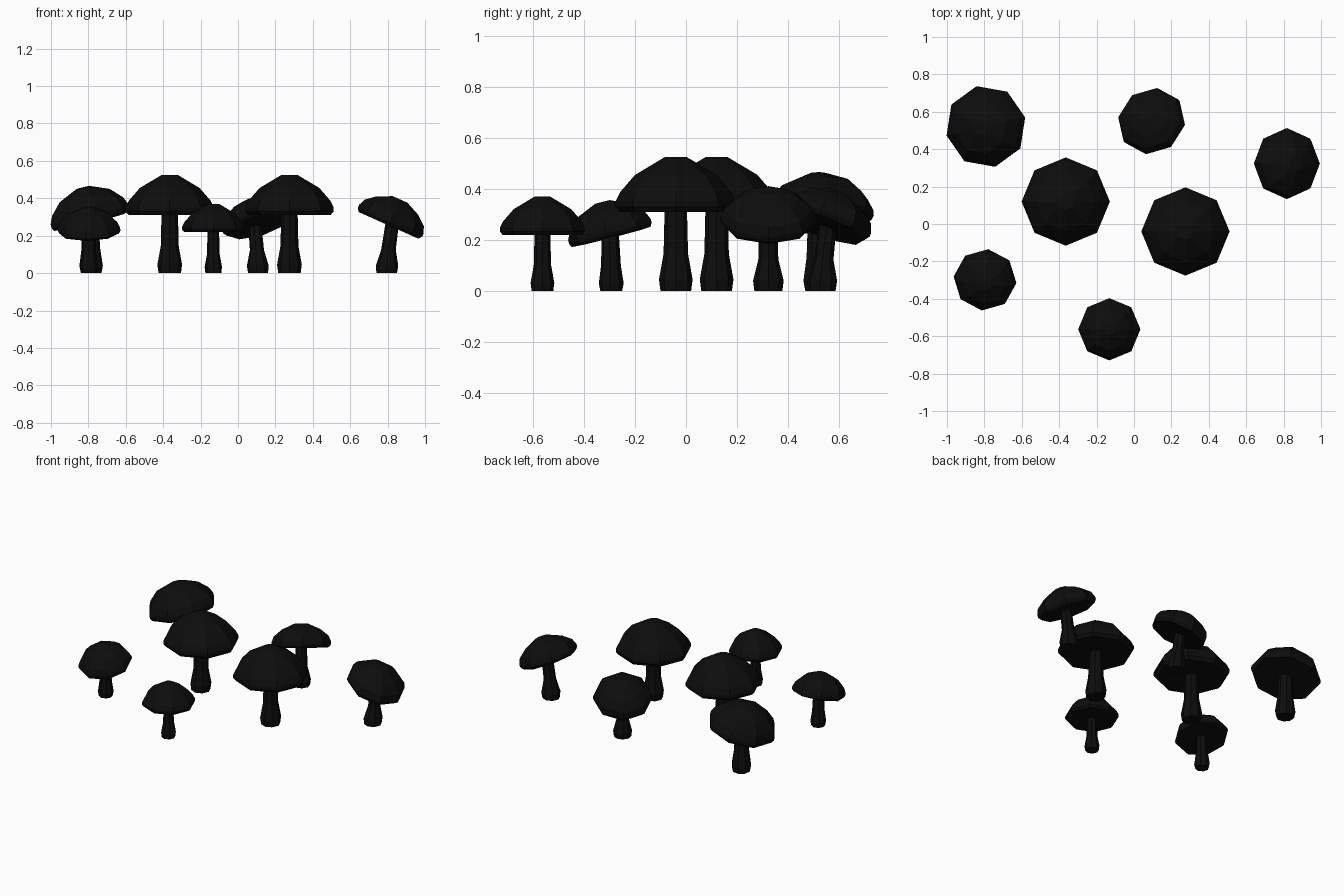
import bpy, bmesh, math
from mathutils import Matrix, Vector

if "Cube" in bpy.data.objects:
    bpy.data.objects.remove(bpy.data.objects["Cube"])

SIDES = 8
black = bpy.data.materials.new("near_black")
black.diffuse_color = (0.004, 0.004, 0.004, 1)
black.use_nodes = True
black.node_tree.nodes["Principled BSDF"].inputs["Base Color"].default_value = black.diffuse_color


def lathe(name, rings, matrices):
    """Closed 8-sided solid from (radius, height) rings; one matrix per ring."""
    bm = bmesh.new()
    loops = []
    for (r, z), m in zip(rings, matrices):
        loops.append([bm.verts.new(m @ Vector((r * math.cos(2 * math.pi * i / SIDES),
                                               r * math.sin(2 * math.pi * i / SIDES), z)))
                      for i in range(SIDES)])
    for a, b in zip(loops, loops[1:]):
        for i in range(SIDES):
            j = (i + 1) % SIDES
            bm.faces.new((a[i], a[j], b[j], b[i]))
    bm.faces.new(loops[0][::-1])
    bm.faces.new(loops[-1])
    bmesh.ops.recalc_face_normals(bm, faces=bm.faces)
    me = bpy.data.meshes.new(name)
    bm.to_mesh(me)
    bm.free()
    me.materials.append(black)
    ob = bpy.data.objects.new(name, me)
    bpy.context.collection.objects.link(ob)


# Three growth forms: cap rings, stem rings, cap tilt (deg), cap centre offset, stem lean
FORMS = {
    "upright": dict(cap=[(.220, 0), (.236, .02), (.236, .042), (.218, .078), (.160, .145), (.043, .215)],
                    stem=[(.060, 0), (.066, .045), (.048, .145), (.044, .315)],
                    tilt=0, off=0, height=.310, lean=0),
    "tilted": dict(cap=[(.160, 0), (.168, .014), (.168, .030), (.153, .062), (.108, .108), (.030, .141)],
                   stem=[(.043, 0), (.049, .030), (.039, .100), (.034, .222)],
                   tilt=14.5, off=0, height=.212, lean=.004),
    "leaning": dict(cap=[(.174, 0), (.188, .018), (.189, .035), (.174, .073), (.122, .116), (.042, .152)],
                    stem=[(.055, 0), (.060, .040), (.039, .125), (.036, .270)],
                    tilt=24, off=.010, height=.255, lean=.030),
}


def mushroom(name, form, x, y, scale, heading):
    f = FORMS[form]
    base = (Matrix.Translation((x, y, 0)) @ Matrix.Rotation(math.radians(heading), 4, 'Z')
            @ Matrix.Scale(scale, 4))
    top = f["stem"][-1][1]
    lean = [base @ Matrix.Translation((f["lean"] * (z / top) ** 1.5, 0, 0)) for r, z in f["stem"]]
    lathe(name + "_stem", f["stem"], lean)
    tip = (base @ Matrix.Translation((f["off"], 0, f["height"]))
           @ Matrix.Rotation(math.radians(f["tilt"]), 4, 'Y'))
    lathe(name + "_cap", f["cap"], [tip] * len(f["cap"]))


# The cluster
mushroom("tall_left", "upright", -.365, .12, 1, 0)
mushroom("tall_right", "upright", .275, -.04, 1, 0)
mushroom("small_front", "upright", -.132, -.563, .705, 0)
mushroom("small_left", "tilted", -.796, -.293, 1, 264)
mushroom("medium_back_left", "tilted", -.785, .523, 1.31, 193)
mushroom("medium_right", "leaning", .795, .323, 1, 0)
mushroom("medium_back", "leaning", .107, .533, .98, 127)
